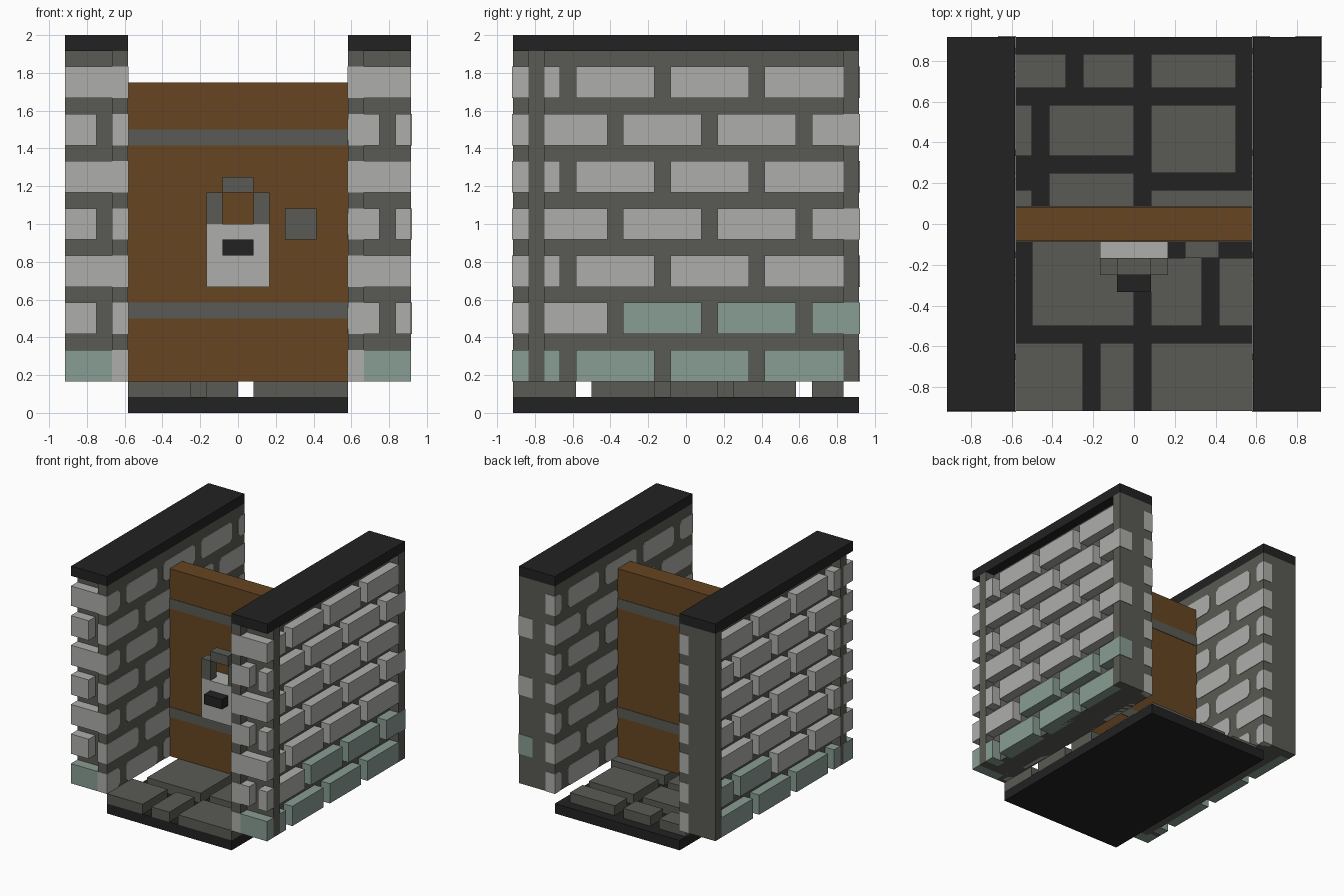
import bpy, bmesh
from mathutils import Vector

U = 1 / 12     # building module
E = 0.05       # thickness of flush facing plates, in modules

if "Cube" in bpy.data.objects:
    bpy.data.objects.remove(bpy.data.objects["Cube"], do_unlink=True)


def material(name, rgb):
    m = bpy.data.materials.new(name)
    m.use_nodes = True
    m.diffuse_color = (*rgb, 1)
    bsdf = m.node_tree.nodes["Principled BSDF"]
    bsdf.inputs["Base Color"].default_value = (*rgb, 1)
    bsdf.inputs["Roughness"].default_value = 0.9
    return m


LIGHT = material("light_stone", (0.42, 0.42, 0.41))
DARK = material("dark_stone", (0.102, 0.102, 0.09))
MOSS = material("mossy_stone", (0.25, 0.34, 0.295))
BLACK = material("black_slate", (0.016, 0.016, 0.016))
WOOD = material("brown_wood", (0.133, 0.06, 0.015))


def part(name, mat, boxes, chamfer=0):
    """One object of boxes given as (x range, y range, z range) in modules."""
    bm = bmesh.new()
    for ranges in boxes:
        lo, hi = (Vector(c) * U for c in zip(*ranges))
        verts = bmesh.ops.create_cube(bm, size=1)["verts"]
        for v in verts:
            v.co = (lo + hi) / 2 + v.co * (hi - lo)
        if chamfer:
            # Clip only the corners seen from the side
            edges = {e for v in verts for e in v.link_edges
                     if abs(e.verts[0].co.x - e.verts[1].co.x) > 1e-6}
            bmesh.ops.bevel(bm, geom=list(edges), offset=chamfer * U,
                            segments=1, affect='EDGES')
    me = bpy.data.meshes.new(name)
    bm.to_mesh(me)
    bm.free()
    me.materials.append(mat)
    ob = bpy.data.objects.new(name, me)
    bpy.context.collection.objects.link(ob)
    return ob


# Brick courses along the wall, alternating between two bonds
OUTER = [[(-9, -8), (-7, -2), (-1, 4), (5, 10)],
         [(-9, -5), (-4, 1), (2, 7), (8, 11)]]
INNER = [[(-11, -9), (-8, -3), (-2, 3), (4, 9), (10, 11)],
         [(-11, -6), (-5, 0), (1, 6), (7, 11)]]


def wall(side, s):
    def span(a, b):
        return tuple(sorted((s * a, s * b)))

    # Mortar core, smooth inner skin, flush corner columns
    part(side + "_wall_mortar", DARK, [
        (span(8, 10), (-10, 10), (2, 23)),
        (span(7, 8), (-11, 11), (2, 23)),
        (span(8, 11), (-10, -9), (2, 23)),
        (span(8, 11), (10, 11), (2, 23))])
    part(side + "_wall_cap", BLACK, [(span(7, 11), (-11, 11), (23, 24))])

    plain, mossy, inner = [], [], []
    start = 7 if s > 0 else -11
    for row in range(7):
        z = (2 + 3 * row, 4 + 3 * row)
        bond = row % 2
        # Raised bricks on the outer face
        for y0, y1 in OUTER[bond]:
            if y1 == 11:
                y1 = 11 + E if s > 0 else 10
            green = row == 0 or (row == 1 and y0 >= (-4 if s > 0 else 2))
            (mossy if green else plain).append(
                (span(9.5, 11 + (E if y1 > 11 else 0)), (y0, y1), z))
        # Raised bricks on the front end
        for x0, x1 in ([(0, 2), (3, 4)] if bond else [(0, 1), (1, 3), (3, 4)]):
            x = (start + x0, start + x1)
            inside = abs(sum(x)) < 16
            if inside:
                x = (x[0] - E, x[1]) if s > 0 else (x[0], x[1] + E)
            green = row == 0 and not inside
            if row == 1 and s > 0 and inside:
                plain.append(((x[0], 8), (-11 - E, -9.5), z))
                mossy.append(((8, 9), (-11, -9.5), z))
                continue
            (mossy if green else plain).append((x, (-11 - E, -9.5), z))
        # Flush bricks on the inner face, wrapping the back edge
        for y0, y1 in INNER[bond]:
            inner.append((span(7 - E, 7.5), (y0, y1 + (E if y1 == 11 else 0)), z))
        plain.append((span(7 - E, 8), (10.5, 11 + E), z))
    part(side + "_wall_bricks", LIGHT, plain)
    part(side + "_wall_mossy_bricks", MOSS, mossy)
    part(side + "_wall_inner_bricks", LIGHT, inner, chamfer=0.35)


wall("left", 1)
wall("right", -1)

# Floor slab and paving stones
part("floor_slab", BLACK, [((-7, 7), (-11, 11), (0, 1))])
STONES = [((-7, -3), (-11, -7)), ((-2, 0), (-11, -7)), ((1, 7), (-11, -7)),
          ((-6, 0), (-6, 0)), ((1, 4), (-6, -2)), ((5, 7), (-6, -2)),
          ((-7, -6), (1, 2)), ((-5, 0), (1, 3)), ((1, 7), (-1, 2)),
          ((-7, -6), (4, 7)), ((-5, 0), (4, 7)), ((1, 6), (3, 7)),
          ((-7, -4), (8, 10)), ((-3, 0), (8, 10)), ((1, 6), (8, 10))]
part("paving_stones", DARK, [(x, y, (1, 2)) for x, y in STONES])

# Door with flush straps on both faces
part("door", WOOD, [((-7, 7), (-1, 1), (2, 21))])
part("door_straps", DARK, [((-7, 7), (-1 - E, 1 + E), (z, z + 1)) for z in (6, 17)])
part("door_handle", DARK, [((3, 5), (-2, -1), (11, 13))])

# Padlock
part("padlock_body", LIGHT, [((-2, 2), (-3, -1), (8, 12))])
part("padlock_shackle", DARK, [((-2, -1), (-3, -2), (12, 14)),
                               ((1, 2), (-3, -2), (12, 14)),
                               ((-1, 1), (-3, -2), (14, 15))])
part("padlock_keyhole", BLACK, [((-1, 1), (-4, -3), (10, 11))])
